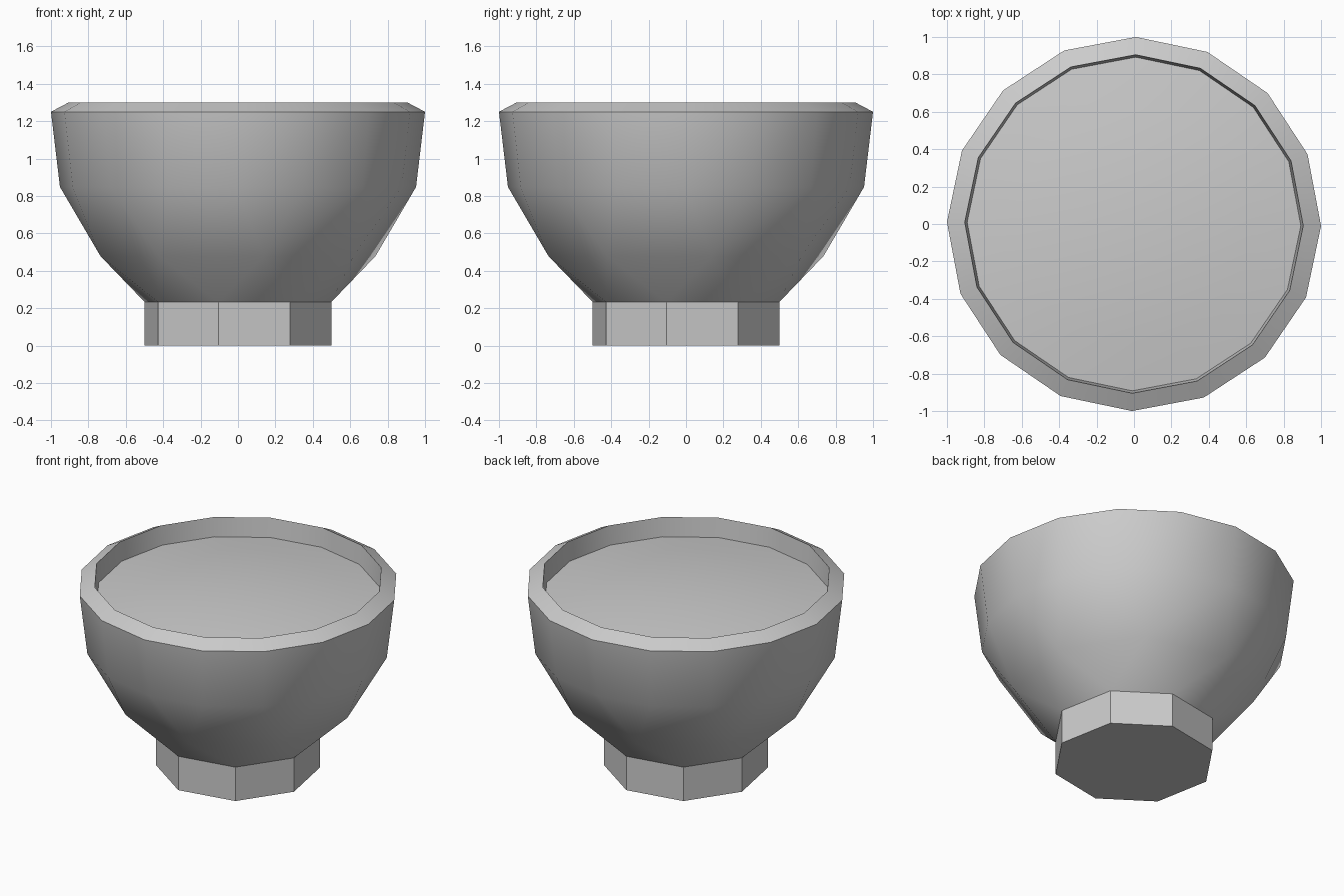
import bpy, math

if "Cube" in bpy.data.objects:
    bpy.data.objects.remove(bpy.data.objects["Cube"])

grey = bpy.data.materials.new("plain_grey")
grey.diffuse_color = (0.6, 0.6, 0.6, 1)
grey.use_nodes = True
grey.node_tree.nodes["Principled BSDF"].inputs["Base Color"].default_value = grey.diffuse_color

# the eight-sided rings sit half a step either side of the sixteen-sided ones
RIM_TURN = -0.6
FOOT_TURN, MID_TURN = RIM_TURN - 11.25, RIM_TURN + 11.25


def ring(n, radius, z, turn):
    """Points of a regular polygon, counter-clockwise from the +x axis."""
    angles = [math.radians(turn + 360 * i / n) for i in range(n)]
    return [(radius * math.cos(a), radius * math.sin(a), z) for a in angles]


def build(name, verts, faces, smooth_angle):
    mesh = bpy.data.meshes.new(name)
    mesh.from_pydata(verts, [], faces)
    mesh.materials.append(grey)
    obj = bpy.data.objects.new(name, mesh)
    bpy.context.collection.objects.link(obj)
    bpy.ops.object.select_all(action='DESELECT')
    obj.select_set(True)
    bpy.context.view_layer.objects.active = obj
    bpy.ops.object.shade_smooth_by_angle(angle=math.radians(smooth_angle))
    return obj


def band(n, low, high):
    """Quads joining two rings with the same number of points."""
    return [(low + i, low + (i + 1) % n, high + (i + 1) % n, high + i) for i in range(n)]


# Foot: eight-sided block, open where the bowl sits on it
verts = ring(8, 0.51, 0, FOOT_TURN) + ring(8, 0.51, 0.233, FOOT_TURN)
faces = band(8, 0, 8) + [tuple(range(7, -1, -1))]
build("foot", verts, faces, 30)

# Bowl: two eight-sided rings, then sixteen-sided rings over the rim and inside
verts = ring(8, 0.51, 0.233, FOOT_TURN) + ring(8, 0.748, 0.478, MID_TURN)
for radius, z in [(0.952, 0.848), (1.0, 1.25), (0.905, 1.30), (0.892, 1.17)]:
    verts += ring(16, radius, z, RIM_TURN)
faces = []
for i in range(8):
    j = (i + 1) % 8
    # lower belly: alternating triangles
    faces += [(i, j, 8 + i), (j, 8 + j, 8 + i)]
    # upper belly: a triangle above each corner and a quad between corners
    a, b, c = 16 + 2 * i, 16 + 2 * i + 1, 16 + 2 * j
    faces += [(8 + i, b, a), (8 + i, 8 + j, c, b)]
for k in range(3):
    faces += band(16, 16 + 16 * k, 32 + 16 * k)
build("bowl", verts, faces, 35)

# Filling: shallow dome inside the rim
EDGE, BASE, RISE = 0.892, 1.17, 0.07
verts = []
for t in (1, 0.7, 0.35):
    verts += ring(16, EDGE * t, BASE + RISE * (1 - t * t), RIM_TURN)
verts.append((0, 0, BASE + RISE))
faces = band(16, 0, 16) + band(16, 16, 32)
faces += [(32 + i, 32 + (i + 1) % 16, 48) for i in range(16)]
build("filling", verts, faces, 35)
